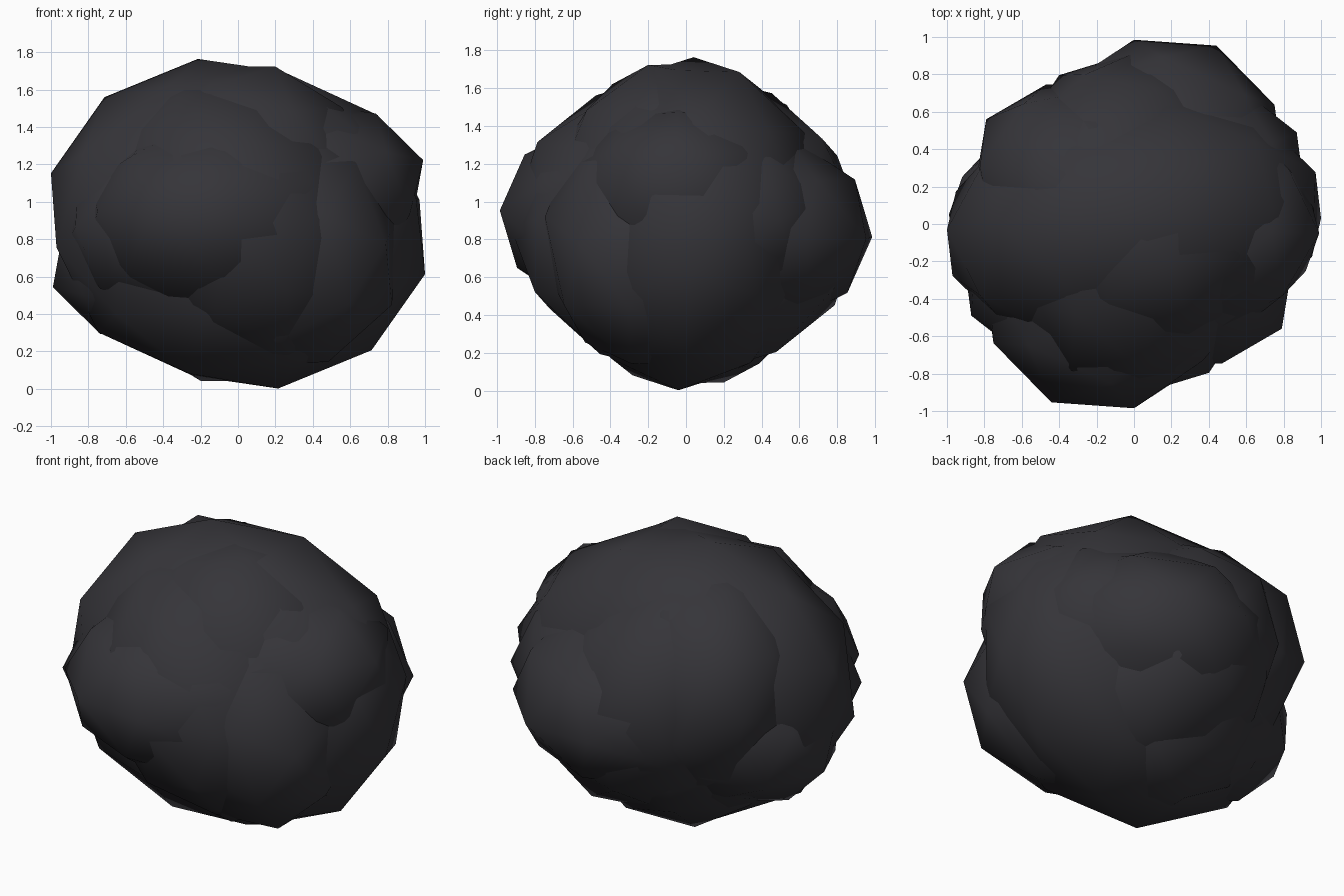
import bpy, math
from mathutils import Vector, Matrix

if "Cube" in bpy.data.objects:
    bpy.data.objects.remove(bpy.data.objects["Cube"])

CENTRE = Vector((0, 0, 0.883))

coal = bpy.data.materials.new("dark_stone")
coal.diffuse_color = (0.036, 0.035, 0.041, 1)
coal.use_nodes = True
coal.node_tree.nodes["Principled BSDF"].inputs["Base Color"].default_value = coal.diffuse_color


def lump(name, pole, side, depth):
    """Low-poly ellipsoid through the centre, given by its three half-axis vectors."""
    bpy.ops.mesh.primitive_ico_sphere_add(subdivisions=2, radius=1, location=(0, 0, 0))
    ob = bpy.context.object
    ob.name = name
    frame = Matrix((Vector(side), Vector(depth), Vector(pole))).transposed()
    if frame.determinant() < 0:          # keep the faces pointing outwards
        frame.col[1] = -frame.col[1]
    ob.data.transform(frame.to_4x4())
    ob.location = CENTRE
    ob.data.materials.append(coal)
    bpy.ops.object.shade_smooth()
    return ob


# Main broad body, leaning down to the right
lump("main_body", (1.0, 0.03, -0.27), (-0.26, -0.06, -0.85), (0.03, 0.73, -0.02))
# Narrow lump poking out upper right and lower left
lump("side_lump", (0.99, -0.05, 0.34), (-0.2, 0, 0.57), (0.03, 0.68, 0))
# Wide lump running front to back
lump("front_back_lump", (0.0, -0.985, 0.07), (-0.84, -0.22, 0.04), (0.03, 0.04, 0.6))
# Rounded lump towards the upper back and lower front
lump("back_lump", (-0.26, 0.80, 0.36), (-0.1, -0.43, 0.73), (0.72, 0.22, 0.05))
# Flatter lumps along the two horizontal diagonals
lump("diagonal_lump_1", (0.79, -0.56, -0.11), (-0.08, 0.0, 0.8), (0.38, 0.54, 0))
lump("diagonal_lump_2", (0.87, 0.49, 0.02), (0, 0.03, 0.62), (-0.36, 0.62, 0))
# Top and bottom cap
lump("top_lump", (0.2, -0.2, 0.84), (0.74, 0, -0.18), (0, 0.71, 0.17))
